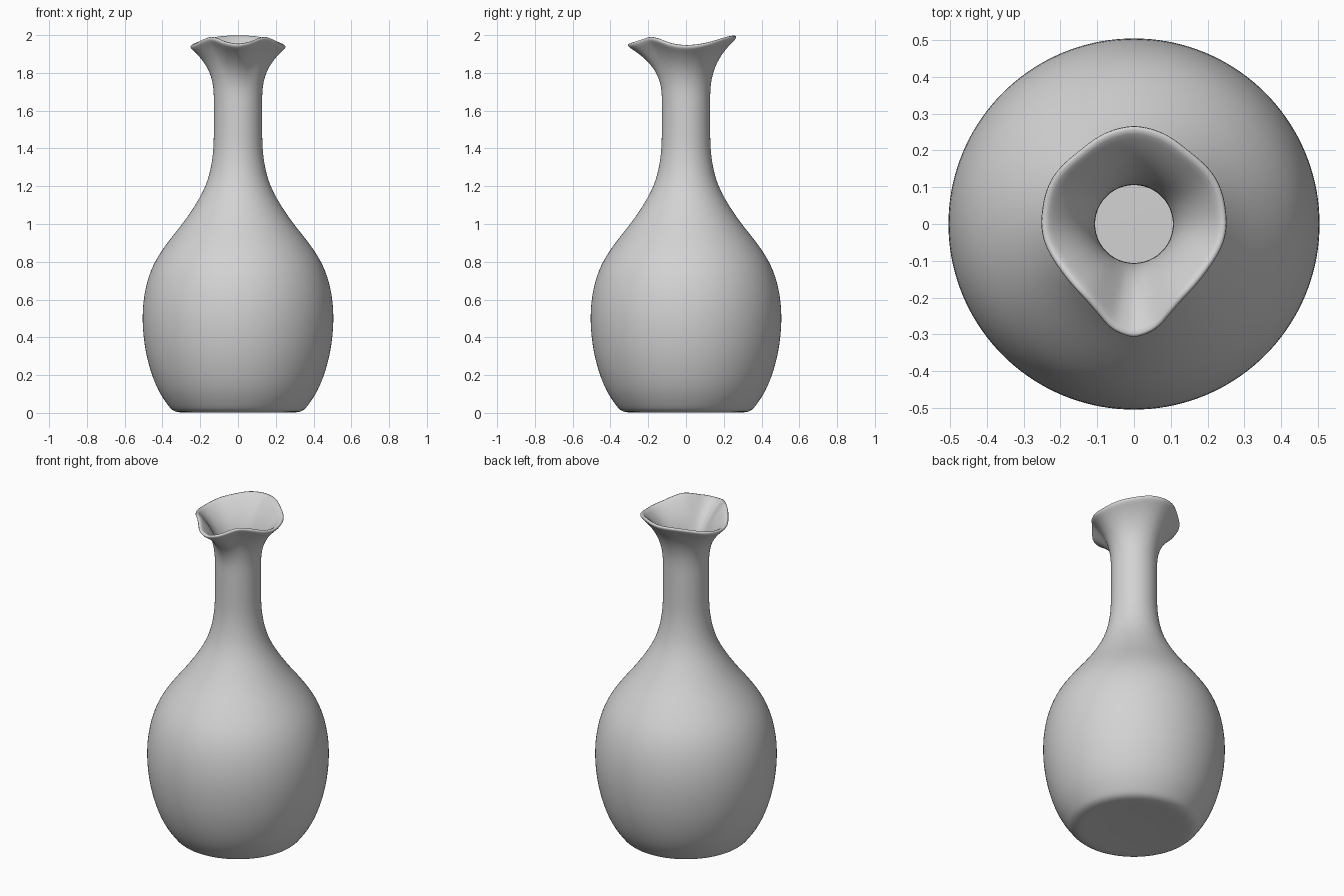
import bpy, bmesh, math

if "Cube" in bpy.data.objects:
    bpy.data.objects.remove(bpy.data.objects["Cube"])

SEG = 72

def curve(pts, x):
    """Smooth (cubic Hermite) interpolation through a short table of points."""
    n = len(pts)
    def slope(i):
        a, b = pts[max(i - 1, 0)], pts[min(i + 1, n - 1)]
        return (b[1] - a[1]) / (b[0] - a[0])
    x = min(max(x, pts[0][0]), pts[-1][0])
    i = next(k for k in range(n - 1) if x <= pts[k + 1][0])
    (x0, y0), (x1, y1) = pts[i], pts[i + 1]
    h = x1 - x0
    t = (x - x0) / h
    return (y0 * (2*t**3 - 3*t**2 + 1) + slope(i) * h * (t**3 - 2*t**2 + t)
            + y1 * (3*t**2 - 2*t**3) + slope(i + 1) * h * (t**3 - t**2))

# body radius by height
BODY = [(0.035, .367), (.1, .413), (.2, .456), (.3, .484), (.4, .5), (.5, .506),
        (.6, .5), (.7, .48), (.8, .441), (.9, .375), (1.0, .295), (1.1, .226),
        (1.2, .172), (1.3, .143), (1.4, .13), (1.5, .128), (1.65, .128)]
# lip radius and height by angle from the front, mirrored left and right
LIP_R = [(0, .316), (12, .3), (22, .27), (35, .248), (57, .242), (83, .257),
         (100, .259), (118, .262), (143, .255), (165, .268), (180, .274)]
LIP_Z = [(0, 1.942), (12, 1.952), (35, 1.982), (50, 1.973), (70, 1.948),
         (90, 1.937), (110, 1.945), (140, 1.972), (160, 1.986), (180, 1.988)]

bm = bmesh.new()
rings = []

def add_ring(f):
    ring = []
    for k in range(SEG):
        a = 360 * k / SEG
        r, z = f(min(a, 360 - a))
        t = math.radians(a)
        ring.append(bm.verts.new((r * math.sin(t), -r * math.cos(t), z)))
    if rings:
        for k in range(SEG):
            j = (k + 1) % SEG
            bm.faces.new((rings[-1][k], rings[-1][j], ring[j], ring[k]))
    rings.append(ring)

# base with a rounded foot
for r, z in ((.1, .008), (.2, .006), (.28, .002), (.32, .002), (.35, .014)):
    add_ring(lambda a: (r, z))
bm.faces.new(list(reversed(rings[0])))
# belly, shoulder and neck
for i in range(28):
    z = .035 + 1.615 * i / 27
    add_ring(lambda a: (curve(BODY, z), z))
# flared, pinched mouth
for i in range(1, 15):
    t = i / 14
    add_ring(lambda a: (.128 + (curve(LIP_R, a) - .128) * t**2.7,
                        1.65 + (curve(LIP_Z, a) - 1.65) * t))
for f in bm.faces:
    f.smooth = True

mesh = bpy.data.meshes.new("vase")
bm.to_mesh(mesh)
bm.free()
vase = bpy.data.objects.new("vase", mesh)
bpy.context.collection.objects.link(vase)

# wall thickness (inward) and rounded lip
wall = vase.modifiers.new("wall", 'SOLIDIFY')
wall.thickness = .022
wall.offset = -1
soft = vase.modifiers.new("soft", 'SUBSURF')
soft.levels = soft.render_levels = 1

grey = bpy.data.materials.new("grey clay")
grey.diffuse_color = (.65, .65, .65, 1)
grey.use_nodes = True
grey.node_tree.nodes["Principled BSDF"].inputs["Base Color"].default_value = grey.diffuse_color
mesh.materials.append(grey)
